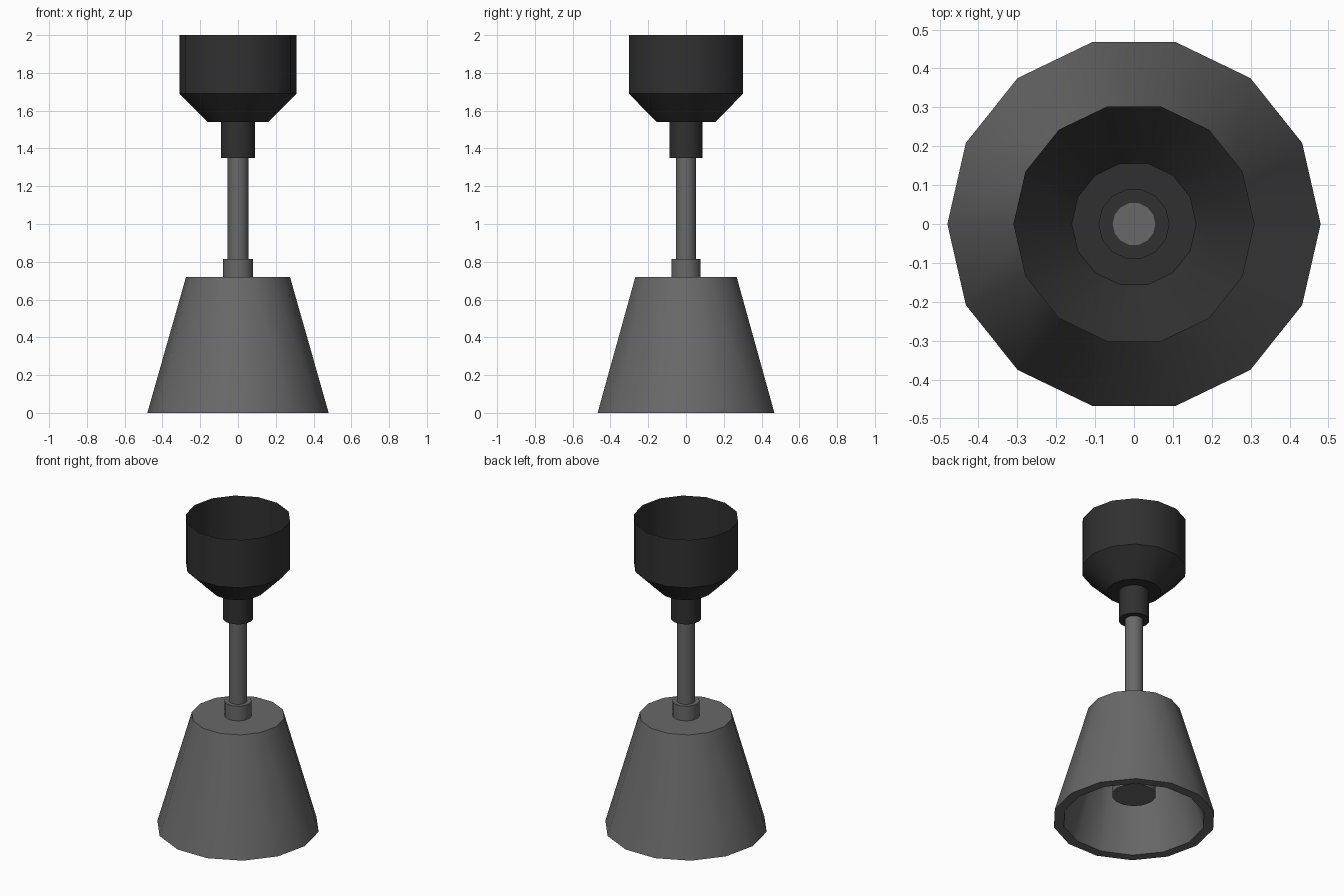
import bpy, bmesh, math

SIDES = 14

cube = bpy.data.objects.get("Cube")
if cube:
    bpy.data.objects.remove(cube, do_unlink=True)


def make_material(name, value):
    mat = bpy.data.materials.new(name)
    mat.use_nodes = True
    colour = (value, value, value, 1)
    mat.diffuse_color = colour
    mat.node_tree.nodes["Principled BSDF"].inputs["Base Color"].default_value = colour
    return mat


grey = make_material("mid grey metal", 0.14)
black = make_material("dark grey plastic", 0.03)


def lathe(name, profile, mat, cap_start=True, cap_end=True):
    """Turn a (radius, height) profile, listed downwards along the outside."""
    bm = bmesh.new()
    rings = []
    for r, z in profile:
        angles = [math.tau * k / SIDES for k in range(SIDES)]
        rings.append([bm.verts.new((r * math.cos(a), r * math.sin(a), z)) for a in angles])
    for up, low in zip(rings, rings[1:]):
        for k in range(SIDES):
            n = (k + 1) % SIDES
            bm.faces.new((up[k], low[k], low[n], up[n]))
    if cap_start:
        bm.faces.new(rings[0])
    if cap_end:
        bm.faces.new(rings[-1][::-1])
    mesh = bpy.data.meshes.new(name)
    bm.to_mesh(mesh)
    bm.free()
    mesh.materials.append(mat)
    obj = bpy.data.objects.new(name, mesh)
    bpy.context.collection.objects.link(obj)
    bpy.ops.object.select_all(action="DESELECT")
    obj.select_set(True)
    bpy.context.view_layer.objects.active = obj
    bpy.ops.object.shade_smooth_by_angle(angle=math.radians(30))
    return obj


# Open ceiling cup with its tapered base and cable sleeve
lathe("ceiling_cup",
      [(0.31, 2), (0.31, 1.69), (0.16, 1.54), (0.09, 1.54), (0.09, 1.35), (0.055, 1.35)],
      black, cap_start=False, cap_end=False)

# Hanging rod and the collar that holds the shade
lathe("rod", [(0.055, 1.35), (0.055, 0.72)], grey)
lathe("shade_collar", [(0.08, 0.815), (0.08, 0.72)], grey)

# Thick-walled shade, hollow from below
lathe("shade", [(0.275, 0.72), (0.48, 0), (0.42, 0), (0.23, 0.66)], grey)

# Lamp holder inside the shade
lathe("lamp_holder", [(0.13, 0.66), (0.13, 0.165)], grey)
